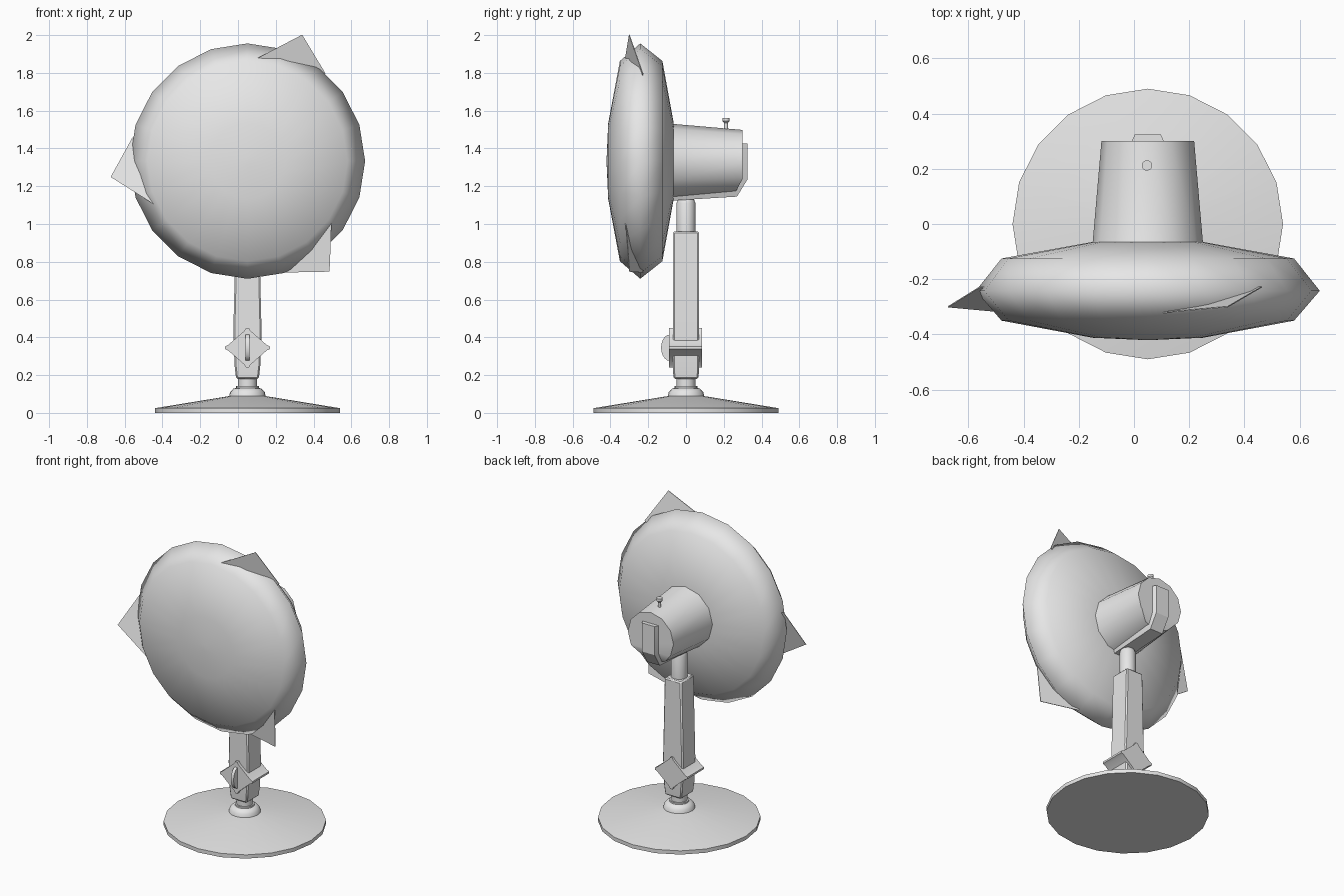
import bpy, bmesh, math
from mathutils import Vector

cube = bpy.data.objects.get("Cube")
if cube:
    bpy.data.objects.remove(cube, do_unlink=True)

CX = 0.05            # x of the stand and fan axis
HEAD_Z = 1.333       # height of the fan axis

grey = bpy.data.materials.new("light grey plastic")
grey.use_nodes = True
grey.diffuse_color = (0.8, 0.8, 0.8, 1)
grey.node_tree.nodes["Principled BSDF"].inputs["Base Color"].default_value = (0.8, 0.8, 0.8, 1)


def finish(name, bm, angle=35):
    """Turn a bmesh into an object, smooth below the given edge angle."""
    bmesh.ops.recalc_face_normals(bm, faces=bm.faces)
    mesh = bpy.data.meshes.new(name)
    bm.to_mesh(mesh)
    bm.free()
    mesh.materials.append(grey)
    if angle:
        mesh.shade_smooth()
        mesh.set_sharp_from_angle(angle=math.radians(angle))
    obj = bpy.data.objects.new(name, mesh)
    bpy.context.collection.objects.link(obj)
    return obj


def loft(rings):
    """Skin a list of equal-length point rings and cap both ends."""
    bm = bmesh.new()
    vs = [[bm.verts.new(p) for p in ring] for ring in rings]
    n = len(vs[0])
    for a, b in zip(vs, vs[1:]):
        for i in range(n):
            j = (i + 1) % n
            bm.faces.new((a[i], a[j], b[j], b[i]))
    bm.faces.new(vs[0])
    bm.faces.new(vs[-1])
    return bm


def lathe(profile, sides, axis="z", centre=(CX, 0, 0)):
    """Revolve (radius, distance) pairs about the z or y axis."""
    rings = []
    for r, d in profile:
        ring = []
        for i in range(sides):
            a = math.tau * i / sides
            u, v = r * math.cos(a), r * math.sin(a)
            ring.append(Vector(centre) + Vector((u, v, d) if axis == "z" else (u, d, v)))
        rings.append(ring)
    return loft(rings)


def bevel(obj, width, segments=1):
    mod = obj.modifiers.new("rounded edges", "BEVEL")
    mod.width, mod.segments = width, segments


# Base plate, collar and lower neck
finish("base_plate", lathe([(0.49, 0), (0.49, 0.025), (0.09, 0.09)], 20))
finish("base_collar", lathe([(0.097, 0.085), (0.092, 0.11), (0.075, 0.128),
                             (0.06, 0.132), (0.06, 0.142)], 20))
finish("lower_neck", lathe([(0.05, 0.13), (0.05, 0.19)], 20))

# Tapered post: (height, half width, half depth)
post_sections = [(0.18, 0.06, 0.066), (0.25, 0.068, 0.07), (0.42, 0.075, 0.07), (0.96, 0.062, 0.07)]
post = finish("post", loft([[(CX + sx * w, sy * d, z) for sx, sy in ((-1, -1), (1, -1), (1, 1), (-1, 1))]
                            for z, w, d in post_sections]), 25)
bevel(post, 0.008)

# Diamond-shaped height clamp with rounded corners
clamp_ring = []
for k in range(4):
    a = k * math.pi / 2
    for off in (-0.16, -0.06, 0.06, 0.16):
        r = 1.0 - abs(off) * 0.95 if abs(off) > 0.1 else 0.985
        clamp_ring.append((CX + 0.122 * r * math.cos(a + off), 0.345 + 0.107 * r * math.sin(a + off)))
finish("height_clamp", loft([[(x, y, z) for x, z in clamp_ring] for y in (-0.09, 0.085)]), 30)

# Thin half-disc thumb grip on the clamp
grip = [(-0.085 - 0.047 * math.sin(math.pi * i / 10), 0.345 - 0.07 * math.cos(math.pi * i / 10))
        for i in range(11)]
finish("clamp_thumb_grip", loft([[(x, y, z) for y, z in grip] for x in (CX - 0.01, CX + 0.01)]), 30)

# Upper neck with a domed top
finish("upper_neck", lathe([(0.05, 0.95), (0.05, 1.11), (0.04, 1.135), (0.018, 1.148)], 16), 50)

# Motor housing, with its lower rear corner cut off
bm = lathe([(0.203, -0.08), (0.2, -0.07), (0.168, 0.30)], 12, "y", (CX, 0, HEAD_Z - 0.003))
cut = bmesh.ops.bisect_plane(bm, geom=bm.verts[:] + bm.edges[:] + bm.faces[:],
                             plane_co=(0, 0.30, 1.24), plane_no=(0, 0.075, -0.04), clear_outer=True)
bmesh.ops.holes_fill(bm, edges=[e for e in cut["geom_cut"] if isinstance(e, bmesh.types.BMEdge)])
finish("motor_housing", bm)

# Support strap under and behind the housing: outer (y, z), inner (y, z)
strap_path = [((-0.07, 1.124), (-0.07, 1.16)), ((0.27, 1.145), (0.255, 1.175)),
              ((0.325, 1.235), (0.295, 1.245)), ((0.325, 1.425), (0.295, 1.425))]
finish("support_strap", loft([[(CX - 0.047, *o), (CX + 0.047, *o), (CX + 0.06, *i), (CX - 0.06, *i)]
                              for o, i in strap_path]), 25)

# Swing knob on top of the housing
finish("swing_knob", lathe([(0.01, 1.48), (0.01, 1.535), (0.019, 1.545), (0.019, 1.562)],
                           12, "z", (CX - 0.003, 0.212, 0)))

# Rounded fan cage
finish("fan_cage", lathe([(0.02, -0.42), (0.2, -0.412), (0.53, -0.35), (0.623, -0.242),
                          (0.53, -0.125), (0.2, -0.065), (0.02, -0.062)],
                         20, "y", (CX, 0, HEAD_Z)), 100)

# Three blades whose corners reach past the cage: (radius, sideways, y)
blade = [(0.729, 0, -0.30), (0.50, 0.185, -0.323), (0.10, 0.03, -0.27), (0.59, -0.195, -0.228)]
for k in range(3):
    a = math.radians(66.6 + 120 * k)
    rings = []
    for dy in (-0.002, 0.002):
        rings.append([(CX + r * math.cos(a) - t * math.sin(a), y + dy,
                       HEAD_Z + r * math.sin(a) + t * math.cos(a)) for r, t, y in blade])
    finish(f"fan_blade_{k + 1}", loft(rings), 0)
